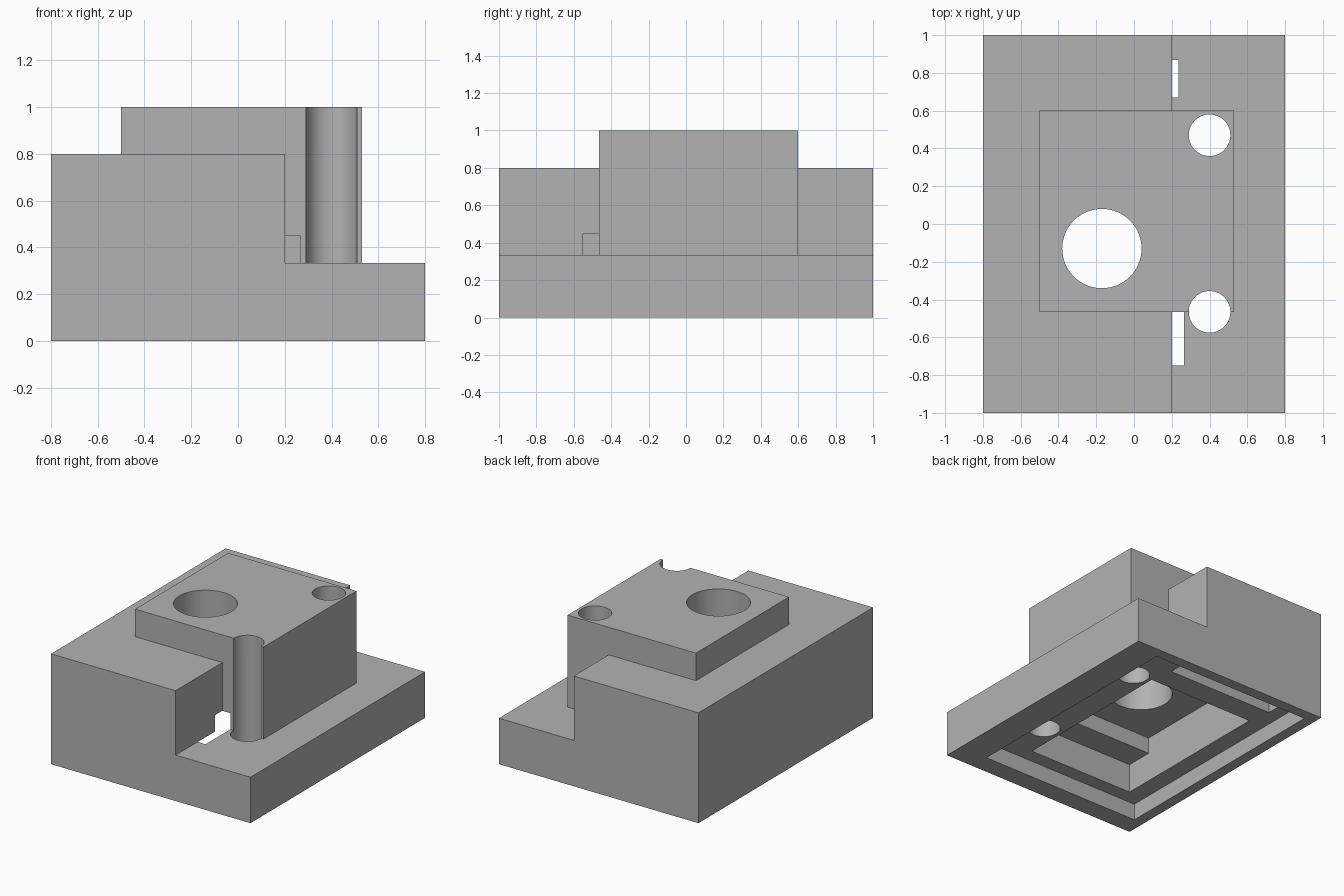
import bpy
import bmesh
import math
from mathutils import Matrix

cube = bpy.data.objects.get("Cube")
if cube:
    bpy.data.objects.remove(cube, do_unlink=True)

grey = bpy.data.materials.new("plain_grey")
grey.use_nodes = True
colour = (0.45, 0.45, 0.45, 1)
grey.diffuse_color = colour
grey.node_tree.nodes["Principled BSDF"].inputs["Base Color"].default_value = colour


def finish(name, bm):
    mesh = bpy.data.meshes.new(name)
    bm.to_mesh(mesh)
    bm.free()
    mesh.materials.append(grey)
    obj = bpy.data.objects.new(name, mesh)
    bpy.context.collection.objects.link(obj)
    return obj


def box(name, xs, ys, zs):
    bm = bmesh.new()
    bmesh.ops.create_cube(bm, size=1)
    for v in bm.verts:
        v.co = [r[1] if c > 0 else r[0] for c, r in zip(v.co, (xs, ys, zs))]
    return finish(name, bm)


def drill(name, x, y, radius):
    bm = bmesh.new()
    bmesh.ops.create_cone(bm, cap_ends=True, segments=64, radius1=radius, radius2=radius,
                          depth=3, matrix=Matrix.Translation((x, y, 0.5)))
    return finish(name, bm)


def combine(target, tool, operation):
    tool.hide_render = True
    mod = target.modifiers.new(tool.name, 'BOOLEAN')
    mod.operation = operation
    mod.solver = 'EXACT'
    mod.object = tool
    bpy.context.view_layer.objects.active = target
    bpy.ops.object.modifier_apply(modifier=mod.name)
    bpy.data.objects.remove(tool, do_unlink=True)


# Stepped body: an L profile extruded along y
STEP = 0.333
bm = bmesh.new()
profile = [(-0.8, 0), (0.8, 0), (0.8, STEP), (0.2, STEP), (0.2, 0.8), (-0.8, 0.8)]
face = bm.faces.new([bm.verts.new((x, -1, z)) for x, z in profile])
side = bmesh.ops.extrude_face_region(bm, geom=[face])
bmesh.ops.translate(bm, vec=(0, 2, 0),
                    verts=[g for g in side["geom"] if isinstance(g, bmesh.types.BMVert)])
bmesh.ops.recalc_face_normals(bm, faces=bm.faces)
body = finish("stepped_block", bm)

# Raised boss over the step
combine(body, box("boss", (-0.5, 0.53), (-0.465, 0.6), (0.25, 1)), 'UNION')

# Pockets in the underside, and the slots where they break through the step
pockets = [
    ("bottom_recess", (-0.72, 0.575), (-0.855, 0.92), (-0.2, 0.12)),
    ("main_pocket", (-0.59, 0.265), (-0.75, 0.5), (0.05, STEP - 0.001)),
    ("deep_pocket", (-0.59, 0.265), (-0.55, 0.5), (0.05, 0.45)),
    ("back_pocket", (-0.62, 0.235), (0.67, 0.87), (0.05, STEP - 0.001)),
    ("front_slot", (0.2005, 0.2645), (-0.7495, -0.5), (0.3, 0.36)),
    ("back_slot", (0.2005, 0.2345), (0.6705, 0.8695), (0.3, 0.36)),
]
for pocket in pockets:
    combine(body, box(*pocket), 'DIFFERENCE')

# Through holes
for name, x, y, radius in [("large_hole", -0.17, -0.13, 0.21),
                           ("back_hole", 0.4, 0.47, 0.11),
                           ("front_hole", 0.4, -0.465, 0.11)]:
    combine(body, drill(name, x, y, radius), 'DIFFERENCE')

# Smooth hole walls, sharp edges elsewhere
bpy.ops.object.select_all(action='DESELECT')
body.select_set(True)
bpy.context.view_layer.objects.active = body
bpy.ops.object.shade_smooth_by_angle(angle=math.radians(30))
